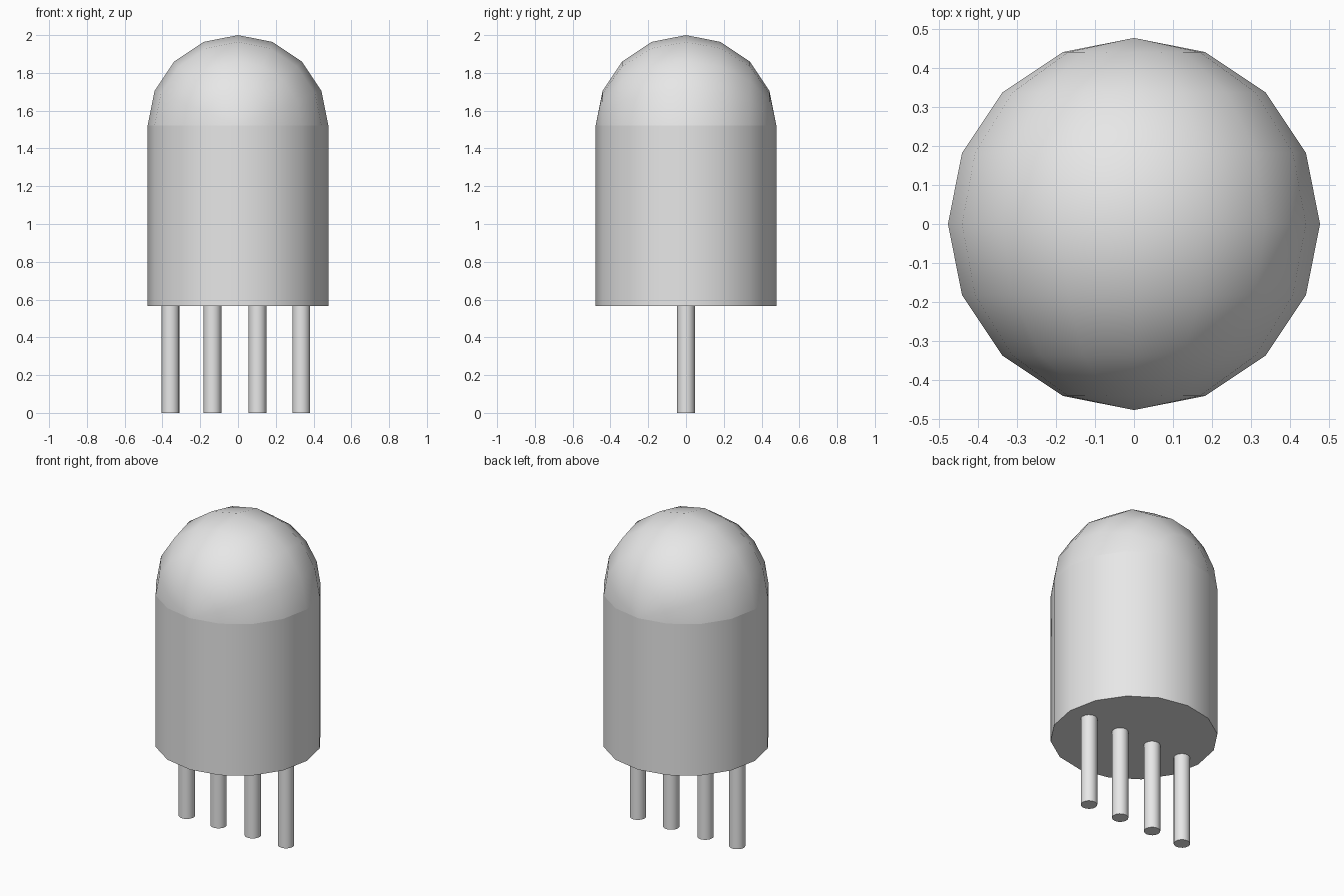
import bpy
import bmesh
import math
from mathutils import Matrix, Vector

cube = bpy.data.objects.get("Cube")
if cube:
    bpy.data.objects.remove(cube, do_unlink=True)

RADIUS = 0.478
BASE_Z = 0.567
DOME_Z = 2.0 - RADIUS
SIDES = 16

grey = bpy.data.materials.new("light grey")
grey.use_nodes = True
grey.diffuse_color = (0.8, 0.8, 0.8, 1)
grey.node_tree.nodes["Principled BSDF"].inputs["Base Color"].default_value = (0.8, 0.8, 0.8, 1)


def finish(name, bm):
    """Turn a bmesh into a smooth-shaded object with sharp rims."""
    mesh = bpy.data.meshes.new(name)
    bm.to_mesh(mesh)
    bm.free()
    mesh.materials.append(grey)
    obj = bpy.data.objects.new(name, mesh)
    bpy.context.collection.objects.link(obj)
    bpy.ops.object.select_all(action='DESELECT')
    obj.select_set(True)
    bpy.context.view_layer.objects.active = obj
    bpy.ops.object.shade_smooth_by_angle(angle=math.radians(35))
    return obj


def cylinder(name, x, radius, bottom, top):
    """Upright capped cylinder with a corner on the x axis."""
    bm = bmesh.new()
    bmesh.ops.create_cone(bm, cap_ends=True, segments=SIDES,
                          radius1=radius, radius2=radius, depth=top - bottom)
    bmesh.ops.translate(bm, verts=bm.verts, vec=(x, 0, (bottom + top) / 2))
    return finish(name, bm)


# Main body
cylinder("body", 0, RADIUS, BASE_Z, DOME_Z)

# Dome: upper half of a sphere whose poles lie front and back
bm = bmesh.new()
bmesh.ops.create_uvsphere(bm, u_segments=SIDES, v_segments=SIDES // 2, radius=RADIUS)
bmesh.ops.rotate(bm, verts=bm.verts, matrix=Matrix.Rotation(math.pi / 2, 3, 'X'))
lower = [f for f in bm.faces if f.calc_center_median().z < 0]
bmesh.ops.delete(bm, geom=lower, context='FACES')
bmesh.ops.translate(bm, verts=bm.verts, vec=Vector((0, 0, DOME_Z)))
finish("dome", bm)

# Row of four contact pins, set slightly into the body
for i, x in enumerate((-0.357, -0.135, 0.103, 0.335)):
    cylinder(f"pin_{i + 1}", x, 0.047, 0, BASE_Z + 0.02)
